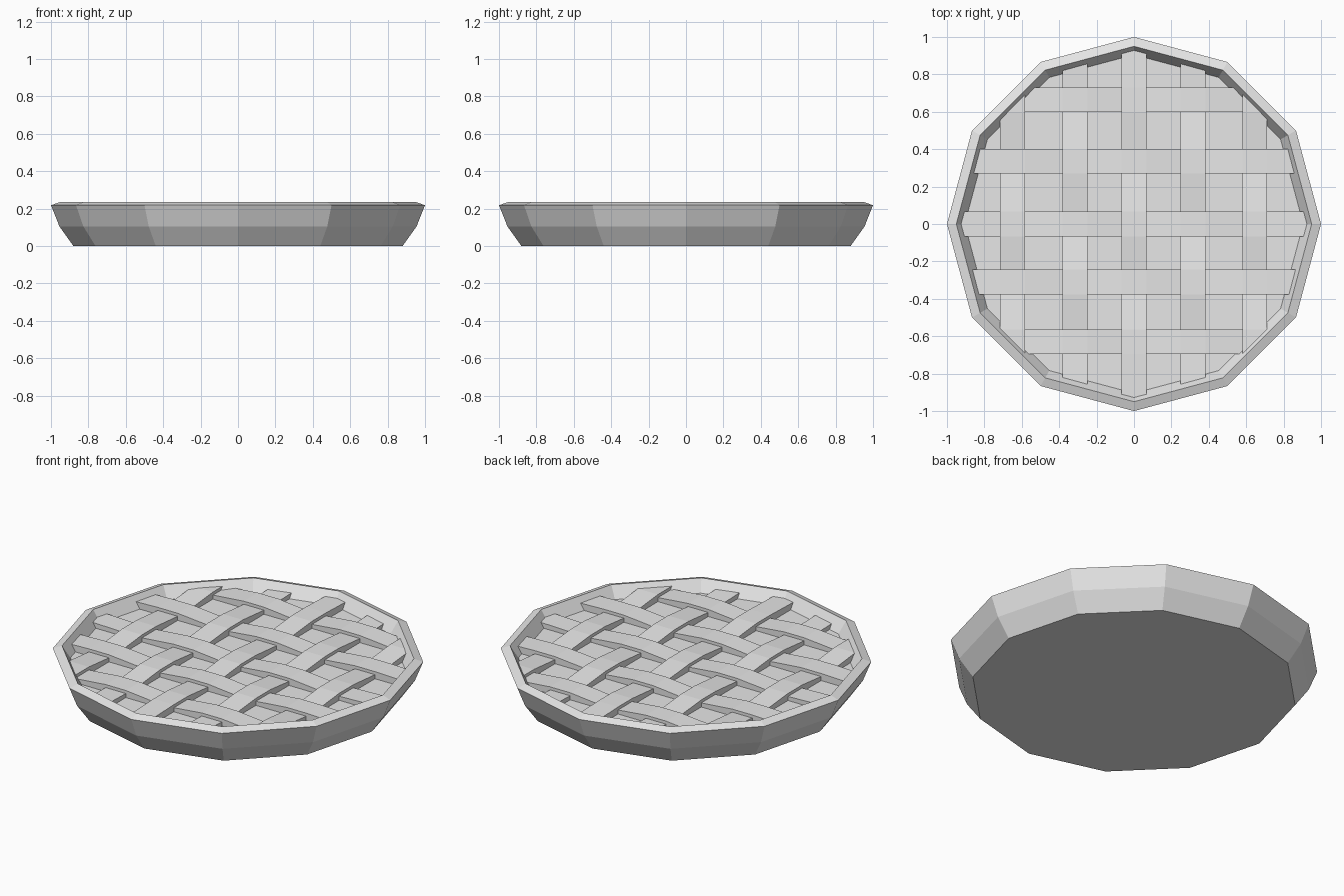
import bpy, bmesh, math
from mathutils import Vector

if "Cube" in bpy.data.objects:
    bpy.data.objects.remove(bpy.data.objects["Cube"])

SIDES = 12
STEP = 2 * math.pi / SIDES

mat = bpy.data.materials.new("light_grey")
mat.use_nodes = True
GREY = (0.8, 0.8, 0.8, 1)
mat.diffuse_color = GREY
mat.node_tree.nodes["Principled BSDF"].inputs["Base Color"].default_value = GREY


def finish(name, bm):
    bmesh.ops.recalc_face_normals(bm, faces=bm.faces[:])
    mesh = bpy.data.meshes.new(name)
    bm.to_mesh(mesh)
    bm.free()
    mesh.materials.append(mat)
    obj = bpy.data.objects.new(name, mesh)
    bpy.context.collection.objects.link(obj)
    return obj


def turned(name, profile):
    """Twelve-sided closed solid from (radius, height) rings."""
    bm = bmesh.new()
    rings = [[bm.verts.new((r * math.cos(i * STEP), r * math.sin(i * STEP), z))
              for i in range(SIDES)] for r, z in profile]
    for a, b in zip(rings, rings[1:]):
        for i in range(SIDES):
            j = (i + 1) % SIDES
            bm.faces.new((a[i], a[j], b[j], b[i]))
    bm.faces.new(rings[0])
    bm.faces.new(rings[-1])
    return finish(name, bm)


# Flared crust with a bevelled rim, closed inside by the flat filling
turned("crust_and_filling", [(0.88, 0), (0.955, 0.105), (1, 0.218),
                             (0.95, 0.235), (0.905, 0.165)])

# Woven lattice: each strip goes over and under its crossings
COLUMNS = [-0.65, -0.315, 0, 0.315, 0.645]
ROWS = [-0.63, -0.31, 0, 0.335, 0.665]
HALF = 0.066
BASE = 0.15
MID, WAVE = 0.198, 0.009


def strip(name, offset, crossings, parity, along_y):
    path = [(-1.0, MID)]
    for j, c in enumerate(crossings):
        z = MID + (WAVE if (j + parity) % 2 == 0 else -WAVE)
        path += [(c - HALF, z), (c + HALF, z)]
    path.append((1.0, MID))

    bm = bmesh.new()
    sections = []
    for t, z in path:
        section = []
        for side, h in ((-HALF, BASE), (HALF, BASE), (HALF, z), (-HALF, z)):
            u = offset + side
            section.append(bm.verts.new((u, t, h) if along_y else (t, u, h)))
        sections.append(section)
    for a, b in zip(sections, sections[1:]):
        for i in range(4):
            j = (i + 1) % 4
            bm.faces.new((a[i], a[j], b[j], b[i]))
    bm.faces.new(sections[0])
    bm.faces.new(sections[-1])

    # Trim the ends just inside the crust wall
    for i in range(SIDES):
        a = (i + 0.5) * STEP
        normal = Vector((math.cos(a), math.sin(a), 0))
        cut = bmesh.ops.bisect_plane(
            bm, geom=bm.verts[:] + bm.edges[:] + bm.faces[:],
            plane_co=normal * 0.94 * math.cos(STEP / 2), plane_no=normal,
            clear_outer=True)
        edges = [e for e in cut["geom_cut"] if isinstance(e, bmesh.types.BMEdge)]
        if edges:
            bmesh.ops.holes_fill(bm, edges=edges, sides=0)
    finish(name, bm)


for i, x in enumerate(COLUMNS):
    strip(f"lattice_column_{i + 1}", x, ROWS, i, True)
for i, y in enumerate(ROWS):
    strip(f"lattice_row_{i + 1}", y, COLUMNS, i + 1, False)
